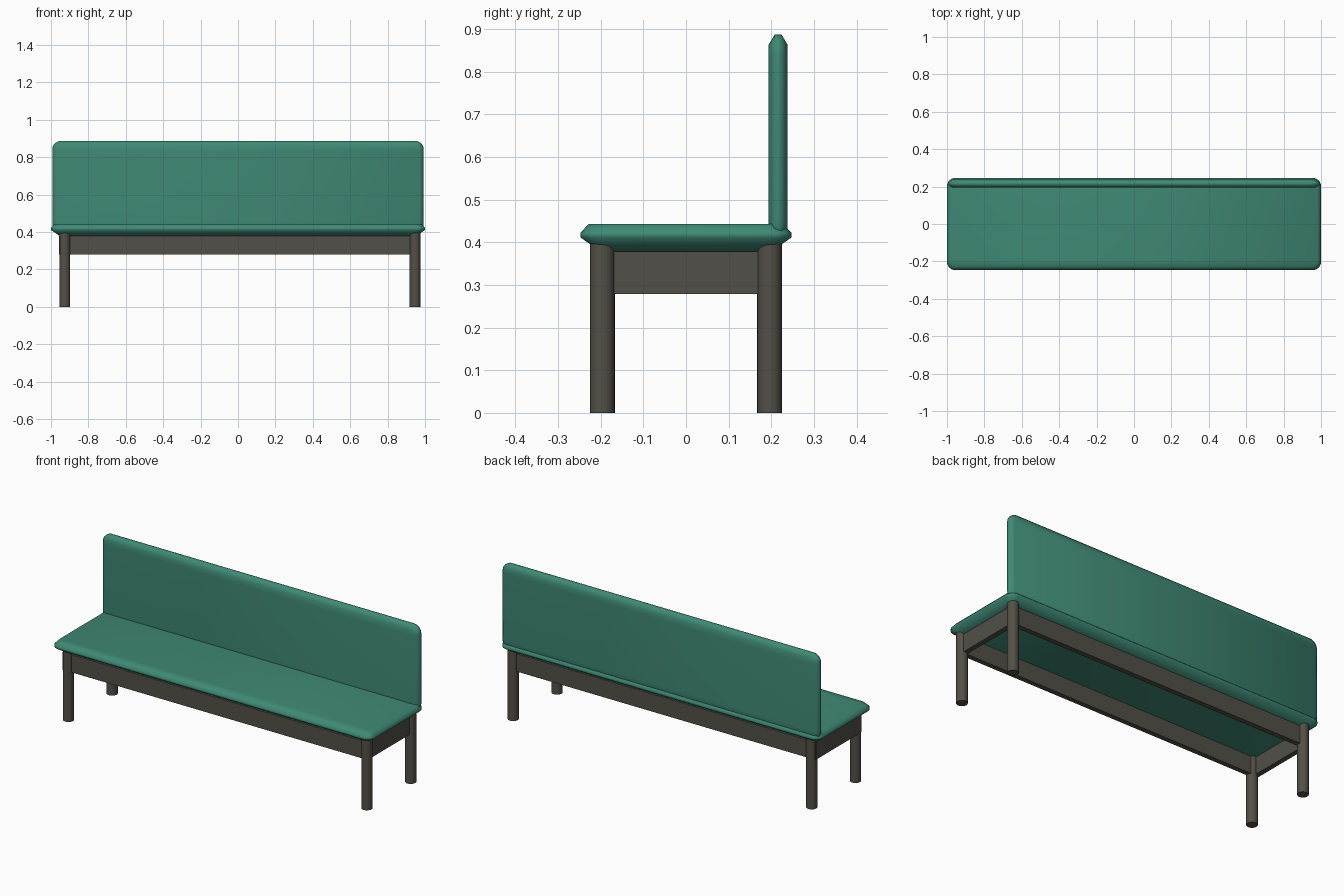
import bpy, bmesh, math

if "Cube" in bpy.data.objects:
    bpy.data.objects.remove(bpy.data.objects["Cube"])


def material(name, rgb):
    m = bpy.data.materials.new(name)
    m.diffuse_color = (*rgb, 1)
    m.use_nodes = True
    m.node_tree.nodes["Principled BSDF"].inputs["Base Color"].default_value = m.diffuse_color
    return m


TEAL = material("teal_fabric", (0.05, 0.25, 0.18))
DARK = material("dark_wood", (0.085, 0.08, 0.065))


def finish(name, bm, mat, angle):
    bmesh.ops.recalc_face_normals(bm, faces=bm.faces[:])
    me = bpy.data.meshes.new(name)
    bm.to_mesh(me)
    bm.free()
    me.materials.append(mat)
    ob = bpy.data.objects.new(name, me)
    bpy.context.collection.objects.link(ob)
    bpy.ops.object.select_all(action='DESELECT')
    ob.select_set(True)
    bpy.context.view_layer.objects.active = ob
    bpy.ops.object.shade_smooth_by_angle(angle=math.radians(angle))
    return ob


def rounded_rect(hx, hy, r, n=6):
    pts = []
    for k, (sx, sy) in enumerate([(1, 1), (-1, 1), (-1, -1), (1, -1)]):
        for i in range(n + 1):
            a = math.pi / 2 * (k + i / n)
            pts.append((sx * (hx - r) + r * math.cos(a),
                        sy * (hy - r) + r * math.sin(a)))
    return pts


def cushion(name, hx, hy, r, layers, place):
    """Loft rounded rectangles; layers are (inset, depth) pairs."""
    bm = bmesh.new()
    rings = []
    for inset, depth in layers:
        pts = rounded_rect(hx - inset, hy - inset, max(r - inset * 0.5, 0.01))
        rings.append([bm.verts.new(place(u, v, depth)) for u, v in pts])
    for a, b in zip(rings, rings[1:]):
        for i in range(len(a)):
            j = (i + 1) % len(a)
            bm.faces.new((a[i], a[j], b[j], b[i]))
    # caps: quad strips between the right and left halves of the outline
    for ring in (rings[0], rings[-1]):
        q = len(ring) // 4
        right = ring[3 * q:] + ring[:q]
        left = ring[q:3 * q][::-1]
        for i in range(2 * q - 1):
            bm.faces.new((right[i], right[i + 1], left[i + 1], left[i]))
    return finish(name, bm, TEAL, 65)


def box(name, lo, hi):
    bm = bmesh.new()
    bmesh.ops.create_cube(bm, size=1)
    for v in bm.verts:
        v.co = [l + (c + 0.5) * (h - l) for c, l, h in zip(v.co, lo, hi)]
    return finish(name, bm, DARK, 30)


# Seat cushion with a soft bevel above and a wider one below
cushion("seat", 1.0, 0.247, 0.045,
        [(0.05, 0.377), (0, 0.411), (0, 0.4225), (0.019, 0.4435)],
        lambda u, v, d: (u, v, d))

# Upright backrest panel, sunk into the seat
cushion("backrest", 0.993, 0.2435, 0.045,
        [(0.023, 0.194), (0, 0.208), (0, 0.224), (0.023, 0.238)],
        lambda u, v, d: (u, d, v + 0.6435))

# Round legs
for side, x in (("left", -0.926), ("right", 0.946)):
    for end, y in (("front", -0.196), ("back", 0.196)):
        bm = bmesh.new()
        bmesh.ops.create_cone(bm, cap_ends=True, segments=24,
                              radius1=0.029, radius2=0.029, depth=0.405)
        bmesh.ops.translate(bm, verts=bm.verts[:], vec=(x, y, 0.2025))
        finish(f"{end}_{side}_leg", bm, DARK, 40)

# Apron rails under the seat
for name, s in (("front_rail", -1), ("back_rail", 1)):
    ys = sorted((s * 0.178, s * 0.206))
    box(name, (-0.955, ys[0], 0.279), (0.955, ys[1], 0.379))
for name, s in (("left_rail", -1), ("right_rail", 1)):
    xs = sorted((s * 0.929, s * 0.957))
    box(name, (xs[0], -0.2, 0.279), (xs[1], 0.2, 0.379))
